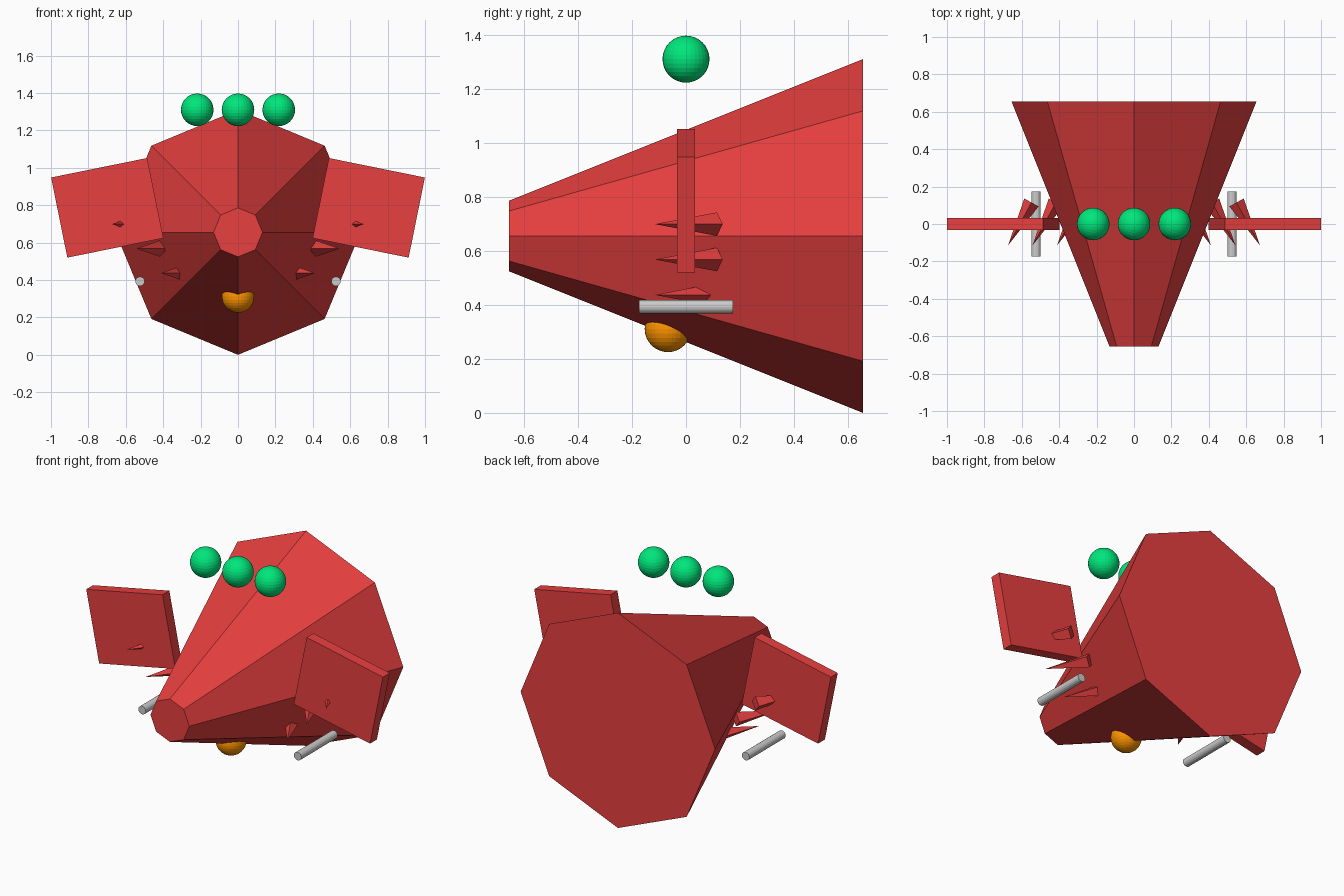
import bpy
from math import pi

if "Cube" in bpy.data.objects:
    bpy.data.objects.remove(bpy.data.objects["Cube"])

Z0 = 0.655  # height of the body axis


def material(name, rgb):
    m = bpy.data.materials.new(name)
    m.diffuse_color = (*rgb, 1)
    m.use_nodes = True
    m.node_tree.nodes["Principled BSDF"].inputs["Base Color"].default_value = m.diffuse_color
    return m


RED = material("red", (0.8, 0.05, 0.05))
GREEN = material("green", (0.0, 0.8, 0.2))
ORANGE = material("orange", (1.0, 0.3, 0.0))


def finish(name, mat=None):
    ob = bpy.context.object
    ob.name = name
    if mat:
        ob.data.materials.append(mat)
    return ob


def cone(name, sides, r_back, r_front, length, loc, yaw=0, mat=None):
    """Tapered prism whose small end points to the front, turned by yaw."""
    bpy.ops.mesh.primitive_cone_add(vertices=sides, radius1=r_back, radius2=r_front,
                                    depth=length, location=loc, rotation=(pi / 2, 0, yaw))
    return finish(name, mat)


def ball(name, r, loc, mat):
    bpy.ops.mesh.primitive_uv_sphere_add(segments=32, ring_count=16, radius=r, location=loc)
    return finish(name, mat)


# Eight-sided tapered body
cone("body", 8, 0.655, 0.131, 1.31, (0, 0, Z0), mat=RED)

# Row of balls above the body
for i in (-1, 0, 1):
    ball("top_ball", 0.087, (i * 0.218, 0, Z0 + 0.655), GREEN)

# Ball sunk into the underside
ball("belly_ball", 0.086, (0, -0.067, 0.311), ORANGE)

for side, label in ((1, "right"), (-1, "left")):
    # Drooping side panel
    bpy.ops.mesh.primitive_cube_add(size=1, location=(side * 0.699, 0, Z0 + 0.131),
                                    rotation=(0, side * 0.2, 0))
    bpy.context.object.scale = (0.524, 0.0655, 0.437)
    finish(label + "_panel", RED)

    # Three four-sided spikes splayed outwards
    for i in range(3):
        cone(label + "_spike", 4, 0.0437, 0, 0.262,
             (side * (0.611 - 0.131 * i), 0, Z0 + 0.044 - 0.131 * i), side * 0.5, RED)

    # Grey side tube
    cone(label + "_tube", 16, 0.025, 0.025, 0.349, (side * 0.524, 0, Z0 - 0.262))
